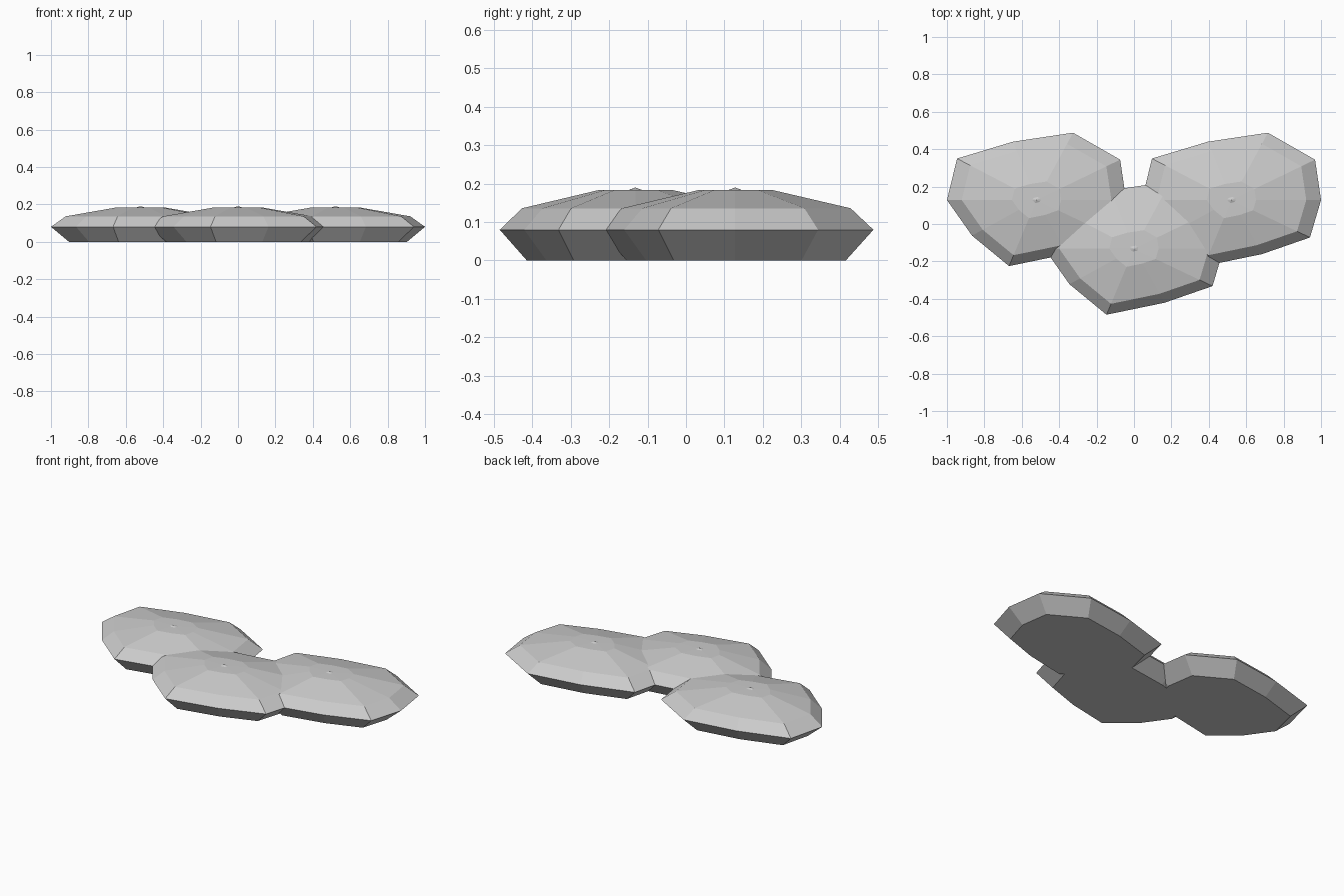
import bpy, bmesh

if "Cube" in bpy.data.objects:
    bpy.data.objects.remove(bpy.data.objects["Cube"])

# Widest outline of one stone, relative to its centre
OUTLINE = [(-.479, 0), (-.345, -.19), (-.147, -.353), (.163, -.289), (.42, -.2),
           (.479, 0), (.447, .216), (.195, .36), (-.126, .312), (-.425, .222)]
# Stacked cross-sections: (height, scale of the outline)
RINGS = [(0, .80), (.08, 1), (.136, .835), (.183, .275), (.184, .045)]
PEAK = .19


def add_stone(name, x, y):
    bm = bmesh.new()
    rings = [[bm.verts.new((px * s, py * s, z)) for px, py in OUTLINE] for z, s in RINGS]
    n = len(OUTLINE)
    # flat underside
    bm.faces.new(rings[0][::-1])
    # sloping sides and shallow crown
    for low, high in zip(rings, rings[1:]):
        for i in range(n):
            j = (i + 1) % n
            bm.faces.new((low[i], low[j], high[j], high[i]))
    # tiny nub in the middle of the crown
    tip = bm.verts.new((0, 0, PEAK))
    for i in range(n):
        bm.faces.new((rings[-1][i], rings[-1][(i + 1) % n], tip))
    bmesh.ops.recalc_face_normals(bm, faces=bm.faces)
    mesh = bpy.data.meshes.new(name)
    bm.to_mesh(mesh)
    bm.free()
    stone = bpy.data.objects.new(name, mesh)
    stone.location = (x, y, 0)
    bpy.context.collection.objects.link(stone)


# Three identical stepping stones, the middle one set forward
add_stone("stone_left", -.521, .128)
add_stone("stone_middle", 0, -.132)
add_stone("stone_right", .521, .128)
